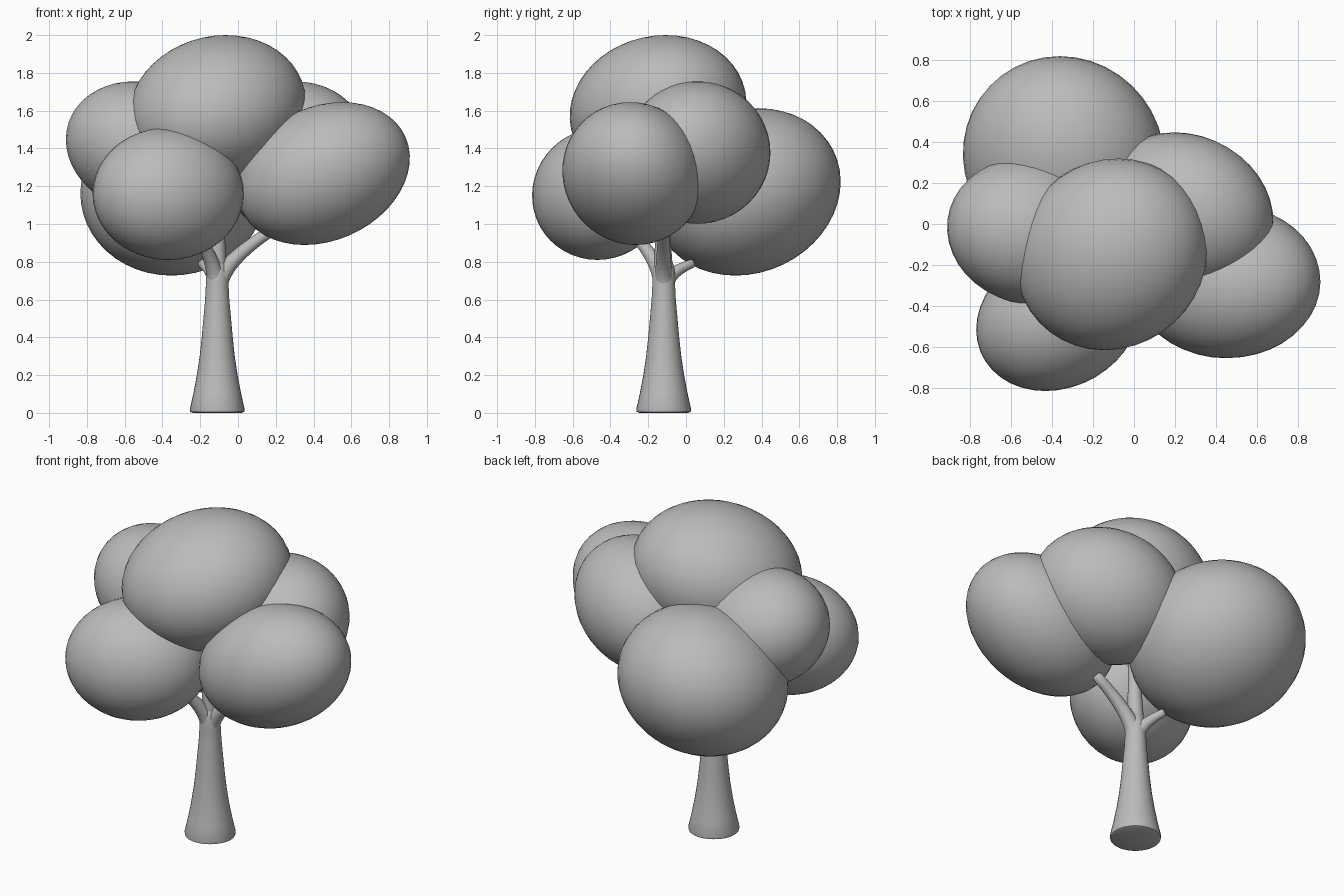
import bpy, bmesh, math
from mathutils import Matrix, Vector

if "Cube" in bpy.data.objects:
    bpy.data.objects.remove(bpy.data.objects["Cube"], do_unlink=True)

GREY = (0.5, 0.5, 0.5, 1.0)
mat = bpy.data.materials.new("plain grey")
mat.use_nodes = True
mat.diffuse_color = GREY
bsdf = next(n for n in mat.node_tree.nodes if n.type == 'BSDF_PRINCIPLED')
bsdf.inputs["Base Color"].default_value = GREY


def finish(name, bm, angle=180):
    """Turn a bmesh into a smooth-shaded grey object."""
    mesh = bpy.data.meshes.new(name)
    bmesh.ops.recalc_face_normals(bm, faces=bm.faces)
    bm.to_mesh(mesh)
    bm.free()
    mesh.materials.append(mat)
    obj = bpy.data.objects.new(name, mesh)
    bpy.context.collection.objects.link(obj)
    bpy.ops.object.select_all(action='DESELECT')
    obj.select_set(True)
    bpy.context.view_layer.objects.active = obj
    bpy.ops.object.shade_smooth_by_angle(angle=math.radians(angle))
    return obj


def foliage(name, centre, half, top=(0, 0), skew=0):
    """Leaning ellipsoid: half extents, shift of its top point, x-y skew."""
    hx, hy, hz = half
    tx, ty = top
    b = math.sqrt(hy * hy - ty * ty)
    s = (skew - tx * ty) / b
    a = math.sqrt(hx * hx - s * s - tx * tx)
    shape = Matrix(((a, s, tx), (0, b, ty), (0, 0, hz))).to_4x4()
    bm = bmesh.new()
    bmesh.ops.create_uvsphere(bm, u_segments=40, v_segments=24, radius=1)
    bm.transform(Matrix.Translation(centre) @ shape)
    finish(name, bm)


def tube(name, rings, sides=24):
    """Capped tube through (point, radius) rings, each square to the path."""
    bm = bmesh.new()
    pts = [Vector(p) for p, r in rings]
    loops = []
    for i, (p, r) in enumerate(rings):
        way = pts[min(i + 1, len(pts) - 1)] - pts[max(i - 1, 0)]
        turn = Vector((0, 0, 1)).rotation_difference(way.normalized())
        loops.append([bm.verts.new(pts[i] + turn @ Vector(
            (r * math.cos(k * math.tau / sides), r * math.sin(k * math.tau / sides), 0)))
            for k in range(sides)])
    for low, high in zip(loops, loops[1:]):
        for k in range(sides):
            n = (k + 1) % sides
            bm.faces.new((low[k], low[n], high[n], high[k]))
    bm.faces.new(loops[0])
    bm.faces.new(loops[-1])
    finish(name, bm, 50)


def branch(name, tip, tip_radius, bend):
    """Branch that leaves the trunk upright and bends smoothly to its tip."""
    start, knee, end = Vector((TX, TY, 0.64)), Vector((TX, TY, bend)), Vector(tip)
    rings = []
    for i in range(13):
        t = i / 12
        p = start * (1 - t) ** 2 + knee * 2 * t * (1 - t) + end * t * t
        rings.append((p, 0.057 * (1 - t) ** 1.3 + tip_radius * (1 - (1 - t) ** 1.3)))
    # rounded tip
    out = (end - knee).normalized()
    rings.append((end + out * tip_radius * 0.3, tip_radius * 0.8))
    rings.append((end + out * tip_radius * 0.45, tip_radius * 0.4))
    tube(name, rings)


# Trunk with flared foot
TX, TY = -0.11, -0.118
profile = [(0, 0.13), (0.006, 0.143), (0.02, 0.145), (0.1, 0.127), (0.2, 0.108),
           (0.3, 0.093), (0.4, 0.082), (0.5, 0.073), (0.6, 0.064), (0.68, 0.06),
           (0.74, 0.06), (0.79, 0.05), (0.82, 0.03)]
tube("trunk", [((TX, TY, z), r) for z, r in profile], 32)

# Branches
branch("right_branch", (0.17, -0.12, 0.96), 0.03, 0.78)
branch("front_branch", (-0.22, -0.29, 0.96), 0.028, 0.78)
branch("upper_branch", (-0.11, -0.14, 1.3), 0.03, 0.9)
branch("back_stub", (-0.19, 0.03, 0.79), 0.024, 0.735)

# Foliage clumps
foliage("top_foliage", (-0.11, -0.148, 1.605), (0.47, 0.468, 0.395), (0.045, 0.04), 0.015)
foliage("front_foliage", (-0.37, -0.46, 1.16), (0.4, 0.355, 0.35), (0, 0.01), 0.022)
foliage("side_front_foliage", (0.452, -0.28, 1.267), (0.458, 0.375, 0.378), (0.1, -0.015))
foliage("side_back_foliage", (0.25, 0.06, 1.378), (0.43, 0.387, 0.377), (0.05, 0), -0.02)
foliage("left_foliage", (-0.5, -0.035, 1.405), (0.412, 0.36, 0.35), (-0.05, 0), -0.008)
foliage("back_foliage", (-0.342, 0.322, 1.17), (0.493, 0.497, 0.443), (0.01, 0.06), -0.01)
